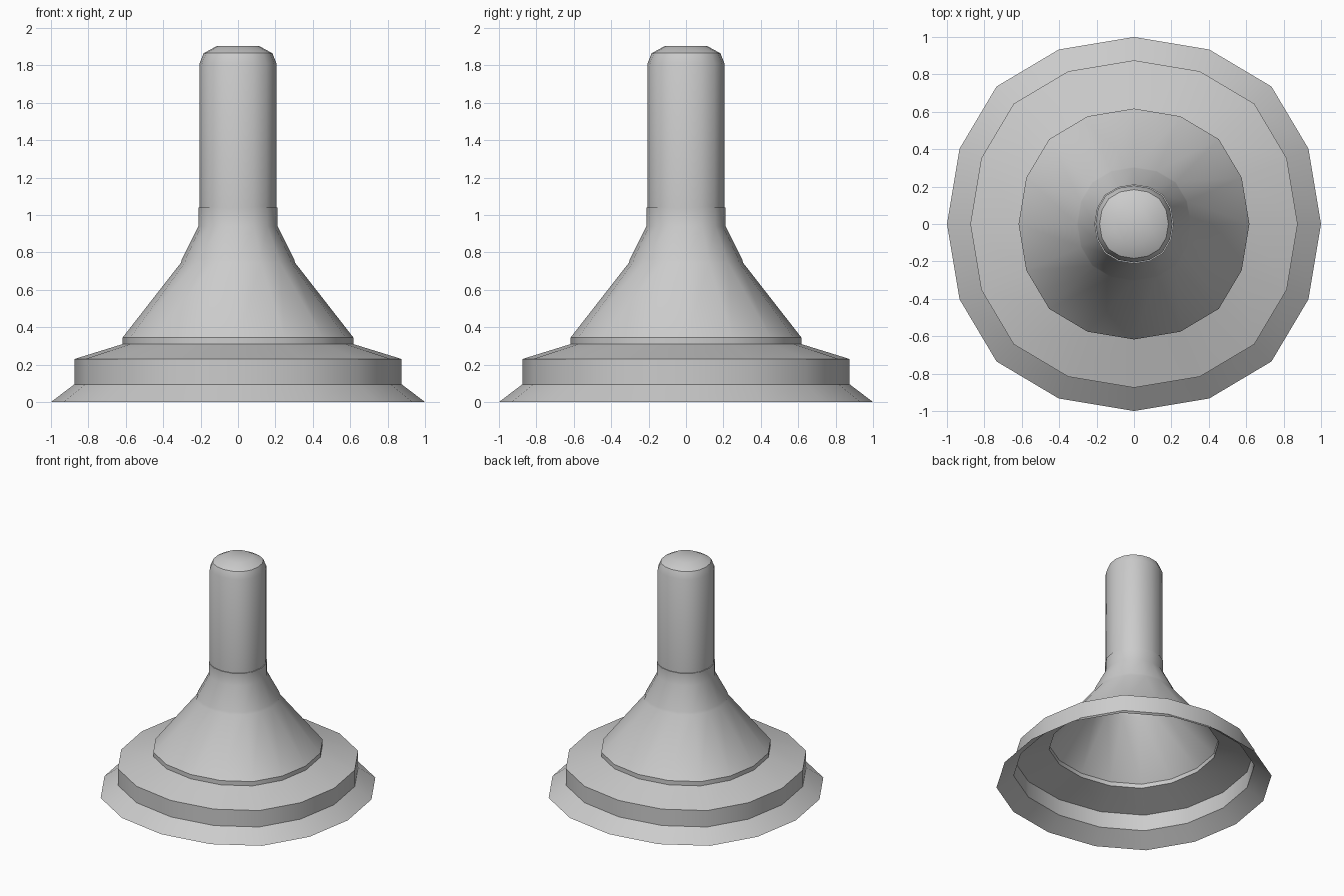
import bpy, bmesh, math

if "Cube" in bpy.data.objects:
    bpy.data.objects.remove(bpy.data.objects["Cube"])

# slightly squared 16-sided cross-section (one quarter, repeated four times)
QUARTER = [(1.0, 0.0), (0.933, 0.402), (0.735, 0.735), (0.402, 0.933)]


def ring_points():
    pts = []
    for k in range(4):
        c, s = [(1, 0), (0, 1), (-1, 0), (0, -1)][k]
        pts += [(x * c - y * s, x * s + y * c) for x, y in QUARTER]
    return pts


def lathe(name, profile, cap_top=False):
    bm = bmesh.new()
    rings = [[bm.verts.new((x * r, y * r, z)) for x, y in ring_points()]
             for r, z in profile]
    for a, b in zip(rings, rings[1:]):
        n = len(a)
        for i in range(n):
            j = (i + 1) % n
            bm.faces.new((a[i], a[j], b[j], b[i]))
    if cap_top:
        bm.faces.new(rings[-1])
    mesh = bpy.data.meshes.new(name)
    bm.to_mesh(mesh)
    bm.free()
    obj = bpy.data.objects.new(name, mesh)
    bpy.context.collection.objects.link(obj)
    bpy.ops.object.select_all(action='DESELECT')
    obj.select_set(True)
    bpy.context.view_layer.objects.active = obj
    bpy.ops.object.shade_smooth_by_angle(angle=math.radians(32))
    return obj


# flared foot with upright band and sloping shoulder, open underneath
lathe("base_shell", [(1.0, 0.0), (0.875, 0.095), (0.875, 0.23), (0.617, 0.31)])

# hollow cone that narrows into a collar
lathe("cone", [(0.617, 0.31), (0.617, 0.345), (0.305, 0.745), (0.30, 0.765),
               (0.212, 0.94), (0.212, 1.04), (0.206, 1.04)])

# round-ended handle
lathe("handle", [(0.206, 1.04), (0.206, 1.81), (0.184, 1.865), (0.11, 1.905)],
      cap_top=True)
